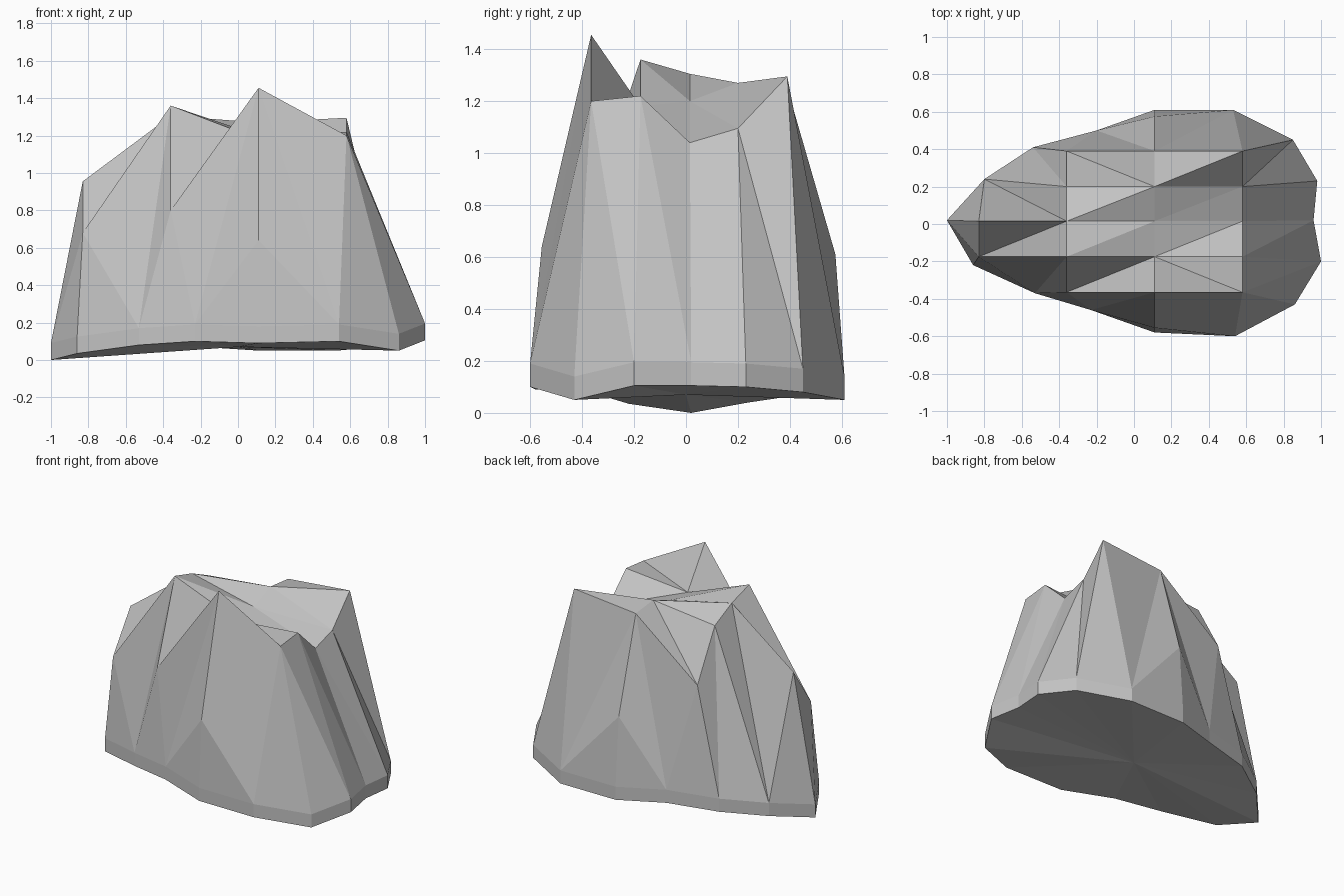
import bpy
import bmesh

cube = bpy.data.objects.get("Cube")
if cube:
    bpy.data.objects.remove(cube, do_unlink=True)

# One stone colour
stone = bpy.data.materials.new("stone_grey")
stone.use_nodes = True
colour = (0.55, 0.55, 0.55, 1)
stone.diffuse_color = colour
stone.node_tree.nodes["Principled BSDF"].inputs["Base Color"].default_value = colour

# Foot outline, from the narrow end round by the front: x, y, underside height
FOOT = [(-1, .02, 0), (-.86, -.22, .035), (-.53, -.37, .08), (-.23, -.46, .1),
        (.11, -.58, .09), (.54, -.6, .1), (.86, -.43, .05), (1, -.2, .105),
        (.96, .02, .105), (.98, .23, .1), (.85, .45, .08), (.53, .61, .05),
        (.11, .61, .05), (-.2, .5, .07), (-.54, .41, .065), (-.8, .24, .04)]
RIM_HEIGHT = .09

# Crown heights on a regular grid, one string of rows per column (None = no point)
COLUMN_X = [-.83, -.36, .11, .58]
ROW_Y = [-.555, -.365, -.175, .015, .2, .39, .575]
HEIGHTS = [[None, None, .68, .955, None, None, None],
           [None, .8, 1.36, 1.305, 1.22, .88, None],
           [.64, 1.455, 1.18, 1.2, 1.27, 1.25, .61],
           [None, 1.2, 1.22, 1.04, 1.095, 1.295, None]]

bm = bmesh.new()
lower = [bm.verts.new(p) for p in FOOT]
upper = [bm.verts.new((x, y, z + RIM_HEIGHT)) for x, y, z in FOOT]
centre = bm.verts.new((0, 0, .07))
crown = {(c, r): bm.verts.new((COLUMN_X[c], ROW_Y[r], z))
         for c, column in enumerate(HEIGHTS)
         for r, z in enumerate(column) if z is not None}

# Underside fan and upright rim
count = len(FOOT)
for i in range(count):
    j = (i + 1) % count
    bm.faces.new((centre, lower[j], lower[i]))
    bm.faces.new((lower[i], lower[j], upper[j], upper[i]))

# Faceted crown
FLIPPED = {(1, 4), (2, 1)}
cells = [(0, 2)] + [(c, r) for c in (1, 2) for r in range(1, 5)]
for c, r in cells:
    a, b = crown[c, r], crown[c + 1, r]
    d, e = crown[c + 1, r + 1], crown[c, r + 1]
    if (c, r) in FLIPPED:
        bm.faces.new((a, b, e))
        bm.faces.new((b, d, e))
    else:
        bm.faces.new((a, b, d))
        bm.faces.new((a, d, e))

# Sloping sides: zip the crown border to the rim, with a fan at each rim point
border = [crown[int(k[0]), int(k[1])] for k in
          "03 02 12 11 21 20 21 31 32 33 34 35 25 26 25 15 14 13".split()]
fans = "1022020111120212"
step = 0
for i, fan in enumerate(fans):
    for _ in range(int(fan)):
        here, after = border[step], border[(step + 1) % len(border)]
        bm.faces.new((upper[i], after, here))
        step += 1
    bm.faces.new((upper[i], upper[(i + 1) % count], border[step % len(border)]))

bmesh.ops.recalc_face_normals(bm, faces=bm.faces)
mesh = bpy.data.meshes.new("rock")
bm.to_mesh(mesh)
bm.free()
mesh.materials.append(stone)
rock = bpy.data.objects.new("rock", mesh)
bpy.context.collection.objects.link(rock)
